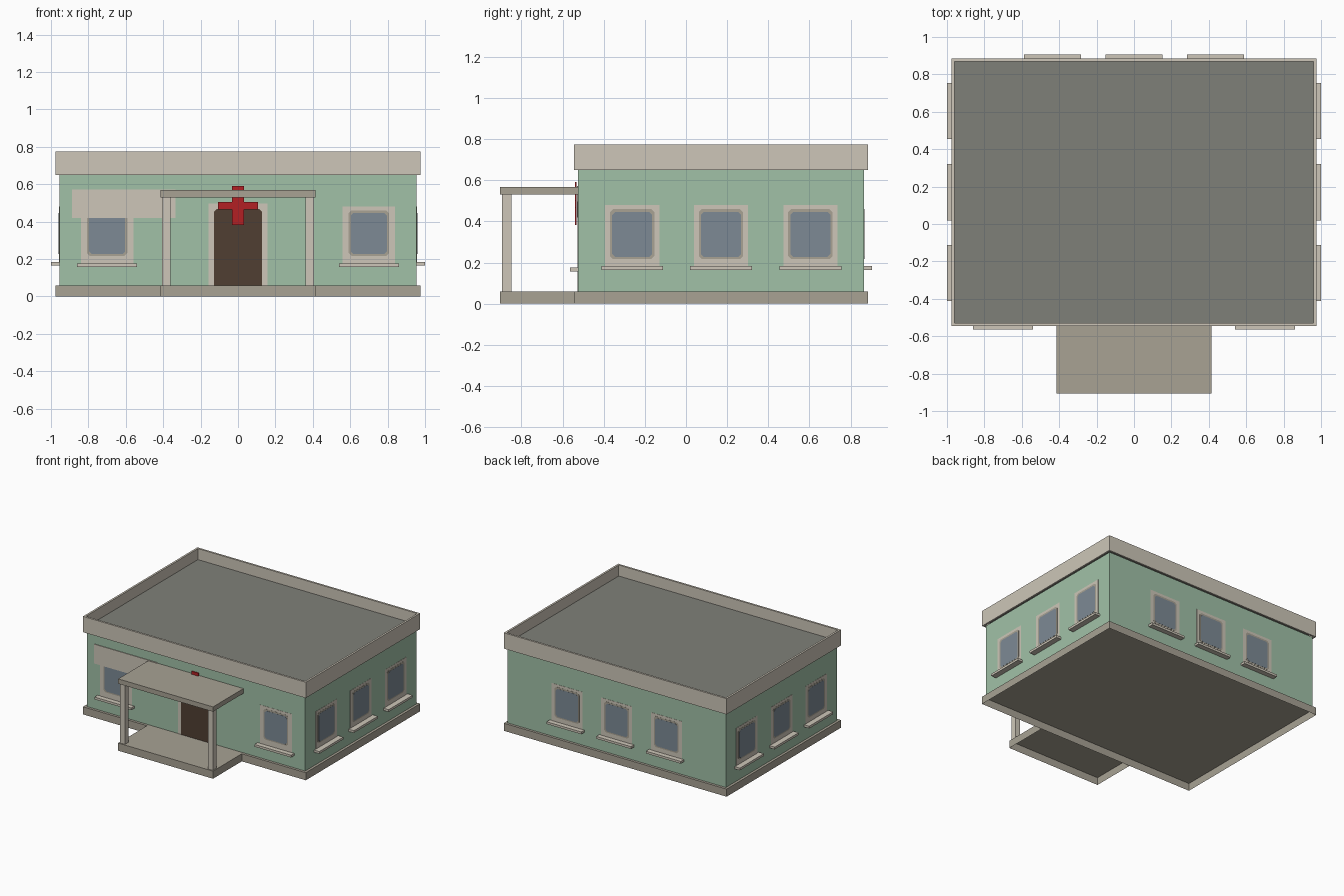
import bpy, bmesh, math
from mathutils import Matrix, Vector

if "Cube" in bpy.data.objects:
    bpy.data.objects.remove(bpy.data.objects["Cube"])


def material(name, r, g, b):
    m = bpy.data.materials.new(name)
    lin = [(c / 255 / 12.92) if c < 11 else ((c / 255 + 0.055) / 1.055) ** 2.4 for c in (r, g, b)]
    m.diffuse_color = (*lin, 1)
    m.use_nodes = True
    m.node_tree.nodes["Principled BSDF"].inputs["Base Color"].default_value = m.diffuse_color
    return m


GREEN = material("mint_wall", 161, 193, 167)
TRIM = material("beige_trim", 205, 198, 184)
STONE = material("grey_stone", 168, 162, 148)
ROOF = material("roof_grey", 127, 128, 121)
GLASS = material("window_glass", 125, 138, 149)
DOOR = material("door_brown", 80, 63, 50)
RED = material("red_sign", 178, 32, 36)


def finish(name, bm, *mats):
    me = bpy.data.meshes.new(name)
    bm.to_mesh(me)
    bm.free()
    for m in mats:
        me.materials.append(m)
    ob = bpy.data.objects.new(name, me)
    bpy.context.collection.objects.link(ob)
    return ob


def box_bm(lo, hi, drop=()):
    """Box between two corners, leaving out faces that point along the drop directions."""
    bm = bmesh.new()
    bmesh.ops.create_cube(bm, size=1)
    for v in bm.verts:
        v.co = [(lo[i] + hi[i]) / 2 + v.co[i] * (hi[i] - lo[i]) for i in range(3)]
    bm.normal_update()
    gone = [f for f in bm.faces if any(f.normal.dot(Vector(d)) > 0.9 for d in drop)]
    bmesh.ops.delete(bm, geom=gone, context='FACES')
    return bm


def box(name, lo, hi, mat, drop=()):
    return finish(name, box_bm(lo, hi, drop), mat)


UP, DOWN = (0, 0, 1), (0, 0, -1)

# Each wall: rotation about z, and distance of the wall from the origin
WALLS = {"front": (0, 0.525), "right": (90, 0.955), "back": (180, 0.865), "left": (270, 0.955)}


def place(ob, side):
    ang, dist = WALLS[side]
    ob.data.transform(Matrix.Rotation(math.radians(ang), 4, 'Z') @ Matrix.Translation((0, -dist, 0)))
    return ob


def plate(name, side, u0, u1, z0, z1, mat, depth, cut_top=0.0, cut_bottom=0.0):
    """Thin plate on a wall, with optional clipped corners."""
    t, b = cut_top, cut_bottom
    pts = [(u0 + b, z0), (u1 - b, z0), (u1, z0 + b), (u1, z1 - t),
           (u1 - t, z1), (u0 + t, z1), (u0, z1 - t), (u0, z0 + b)]
    bm = bmesh.new()
    face = bm.faces.new([bm.verts.new((u, 0, z)) for u, z in pts])
    new = bmesh.ops.extrude_face_region(bm, geom=[face])["geom"]
    bmesh.ops.translate(bm, verts=[g for g in new if isinstance(g, bmesh.types.BMVert)], vec=(0, -depth, 0))
    bmesh.ops.remove_doubles(bm, verts=bm.verts, dist=1e-5)
    bmesh.ops.recalc_face_normals(bm, faces=bm.faces)
    back = [f for f in bm.faces if f.normal.y > 0.9]
    bmesh.ops.delete(bm, geom=back, context='FACES')
    return place(finish(name, bm, mat), side)


def window(name, side, u, half, sill_half, sill_out, sill_z):
    plate(name + "_frame", side, u - half, u + half, sill_z, 0.48, TRIM, 0.0015)
    plate(name + "_inner_frame", side, u - 0.108, u + 0.108, 0.217, 0.46, STONE, 0.0025, 0.015, 0.015)
    plate(name + "_glass", side, u - 0.097, u + 0.097, 0.226, 0.447, GLASS, 0.0035, 0.015, 0.015)
    place(box(name + "_sill", (u - sill_half, -sill_out, sill_z - 0.018),
              (u + sill_half, 0, sill_z), TRIM, [(0, 1, 0)]), side)


# Building body: open-bottomed plinth and walls
box("plinth", (-0.975, -0.545, 0), (0.975, 0.885, 0.06), STONE, [DOWN])
box("walls", (-0.955, -0.525, 0.06), (0.955, 0.865, 0.65), GREEN, [UP, DOWN])

# Parapet with sunken flat roof
bm = box_bm((-0.975, -0.545, 0.65), (0.975, 0.885, 0.775))
bm.normal_update()
top = [f for f in bm.faces if f.normal.z > 0.9]
bottom = [f for f in bm.faces if f.normal.z < -0.9]
bmesh.ops.inset_region(bm, faces=top, thickness=0.022)
deck = bmesh.ops.extrude_face_region(bm, geom=top)["geom"]
bmesh.ops.translate(bm, verts=[g for g in deck if isinstance(g, bmesh.types.BMVert)], vec=(0, 0, -0.087))
for f in deck:
    if isinstance(f, bmesh.types.BMFace):
        f.material_index = 1
bmesh.ops.delete(bm, geom=[f for f in top if f.is_valid], context='FACES')
bmesh.ops.inset_region(bm, faces=bottom, thickness=0.02)
bmesh.ops.delete(bm, geom=bottom, context='FACES')
bmesh.ops.recalc_face_normals(bm, faces=bm.faces)
finish("parapet_and_roof", bm, TRIM, ROOF)

# Porch: floor, two posts and canopy
box("porch_floor", (-0.415, -0.905, 0), (0.415, -0.545, 0.06), STONE, [DOWN, (0, 1, 0)])
box("porch_canopy", (-0.415, -0.905, 0.53), (0.415, -0.525, 0.568), STONE, [(0, 1, 0)])
for side, x in (("left", -0.384), ("right", 0.384)):
    box(side + "_porch_post", (x - 0.022, -0.895, 0.06), (x + 0.022, -0.849, 0.53), TRIM, [UP, DOWN])

# Windows on all sides
for i, u in enumerate((-0.70, 0.70)):
    window(f"front_window_{i + 1}", "front", u, 0.14, 0.16, 0.04, 0.175)
for i, u in enumerate((-0.262, 0.17, 0.605)):
    window(f"right_window_{i + 1}", "right", u, 0.132, 0.15, 0.045, 0.183)
    window(f"left_window_{i + 1}", "left", -u, 0.132, 0.15, 0.045, 0.183)
for i, u in enumerate((-0.435, 0, 0.435)):
    window(f"back_window_{i + 1}", "back", u, 0.135, 0.152, 0.04, 0.183)

# Door and its surround
plate("door_frame", "front", -0.157, 0.157, 0.06, 0.497, TRIM, 0.0015)
plate("door", "front", -0.128, 0.128, 0.06, 0.468, DOOR, 0.003, 0.015)

# Blank wall board beside the porch
plate("wall_board", "front", -0.888, -0.335, 0.42, 0.573, TRIM, 0.005)

# Red cross sign above the door: one outline, extruded
a, w, lo, z0, z1, hi = 0.031, 0.106, 0.383, 0.466, 0.505, 0.592
outline = [(-a, lo), (a, lo), (a, z0), (w, z0), (w, z1), (a, z1),
           (a, hi), (-a, hi), (-a, z1), (-w, z1), (-w, z0), (-a, z0)]
bm = bmesh.new()
face = bm.faces.new([bm.verts.new((x, -0.532, z)) for x, z in outline])
new = bmesh.ops.extrude_face_region(bm, geom=[face])["geom"]
bmesh.ops.translate(bm, verts=[g for g in new if isinstance(g, bmesh.types.BMVert)], vec=(0, -0.007, 0))
bmesh.ops.recalc_face_normals(bm, faces=bm.faces)
finish("cross_sign", bm, RED)
